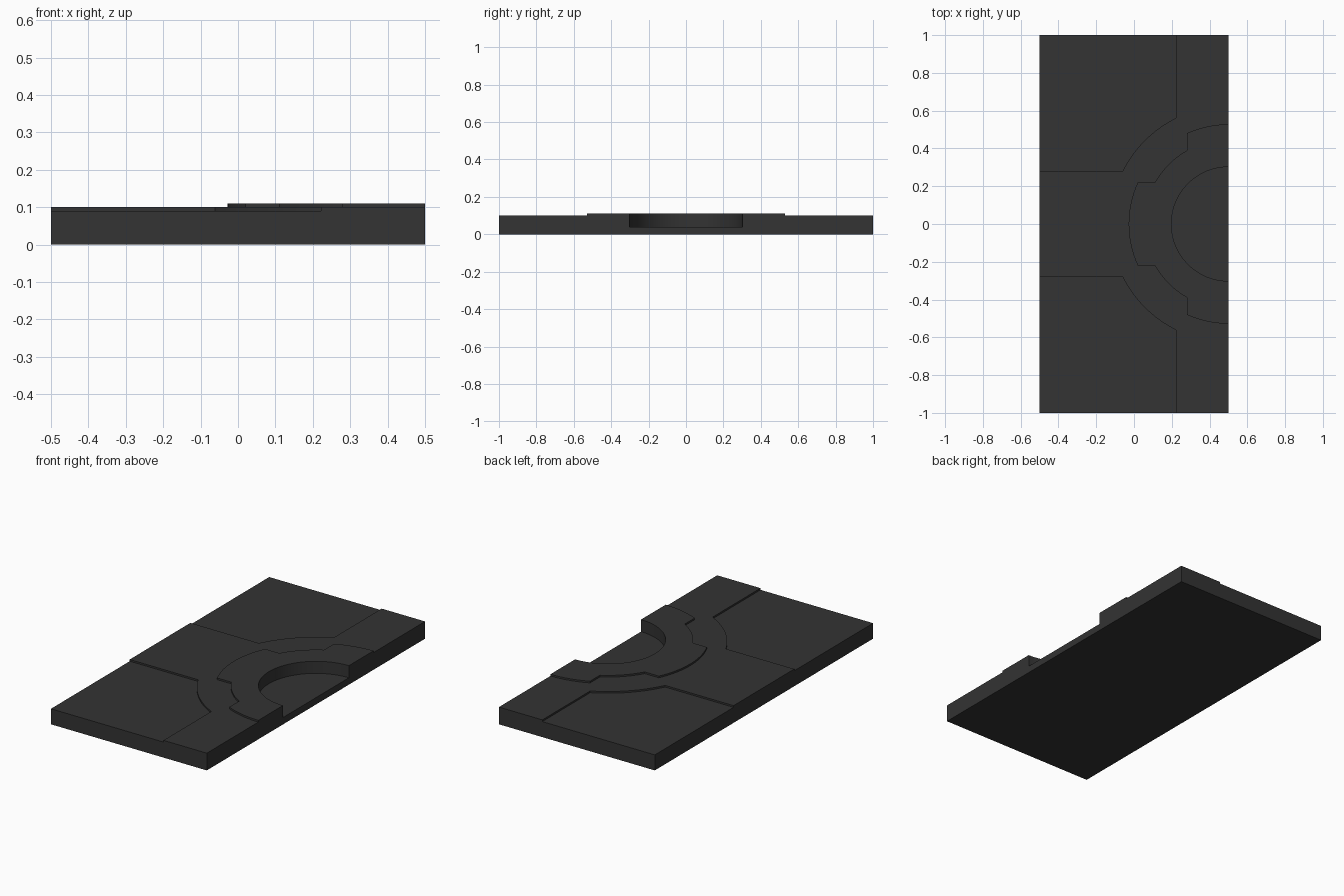
import bpy, bmesh, math

if "Cube" in bpy.data.objects:
    bpy.data.objects.remove(bpy.data.objects["Cube"])

CX = 0.5  # round features are centred on the middle of the right edge

mat = bpy.data.materials.new("dark grey")
mat.diffuse_color = (0.033, 0.033, 0.033, 1)
mat.use_nodes = True
mat.node_tree.nodes["Principled BSDF"].inputs["Base Color"].default_value = mat.diffuse_color


def prism(name, outline, z0, z1):
    """Extrude a flat outline from z0 to z1."""
    bm = bmesh.new()
    face = bm.faces.new([bm.verts.new((x, y, z0)) for x, y in outline])
    ext = bmesh.ops.extrude_face_region(bm, geom=[face])
    for v in ext["geom"]:
        if isinstance(v, bmesh.types.BMVert):
            v.co.z = z1
    bmesh.ops.recalc_face_normals(bm, faces=bm.faces)
    me = bpy.data.meshes.new(name)
    bm.to_mesh(me)
    bm.free()
    me.materials.append(mat)
    ob = bpy.data.objects.new(name, me)
    bpy.context.collection.objects.link(ob)
    return ob


def arc(r, a0, a1, n):
    """Points around the round centre; angle is measured from -x towards +y."""
    return [(CX - r * math.cos(a0 + (a1 - a0) * i / n),
             r * math.sin(a0 + (a1 - a0) * i / n)) for i in range(n + 1)]


def mirror_y(pts):
    return [(x, -y) for x, y in pts]


# Full-height slab, carved down in levels
tile = prism("floor_tile", [(-0.5, -1), (0.5, -1), (0.5, 1), (-0.5, 1)], 0, 0.11)

# Level around the raised rim: notched outline on the diagonals
R, RN, H = 0.528, 0.447, 0.22
upper = (arc(R, 0, math.asin(H / R), 12)
         + arc(RN, math.asin(H / RN), math.acos(H / RN), 10)
         + arc(R, math.acos(H / R), math.pi / 2, 12))
rim = mirror_y(upper[:0:-1]) + upper
around = rim + [(0.6, R), (0.6, 1.1), (-0.6, 1.1), (-0.6, -1.1), (0.6, -1.1), (0.6, -R)]
cutters = [prism("rim_cutter", around, 0.10, 0.2)]

# Lowered corner panels
RP, HP = 0.626, 0.278
corner = (arc(RP, math.asin(HP / RP), math.acos(HP / RP), 16)
          + [(CX - HP, 1.1), (-0.6, 1.1), (-0.6, HP)])
cutters += [prism("back_panel_cutter", corner, 0.09, 0.2),
            prism("front_panel_cutter", mirror_y(corner), 0.09, 0.2)]

# Round pit
cutters.append(prism("pit_cutter", arc(0.302, 0, 2 * math.pi, 96)[:-1], 0.04, 0.2))

bpy.context.view_layer.objects.active = tile
tile.select_set(True)
for c in cutters:
    mod = tile.modifiers.new(c.name, "BOOLEAN")
    mod.operation = "DIFFERENCE"
    mod.solver = "EXACT"
    mod.object = c
    bpy.ops.object.modifier_apply(modifier=mod.name)
    bpy.data.objects.remove(c, do_unlink=True)

bpy.ops.object.shade_smooth_by_angle(angle=math.radians(20))
